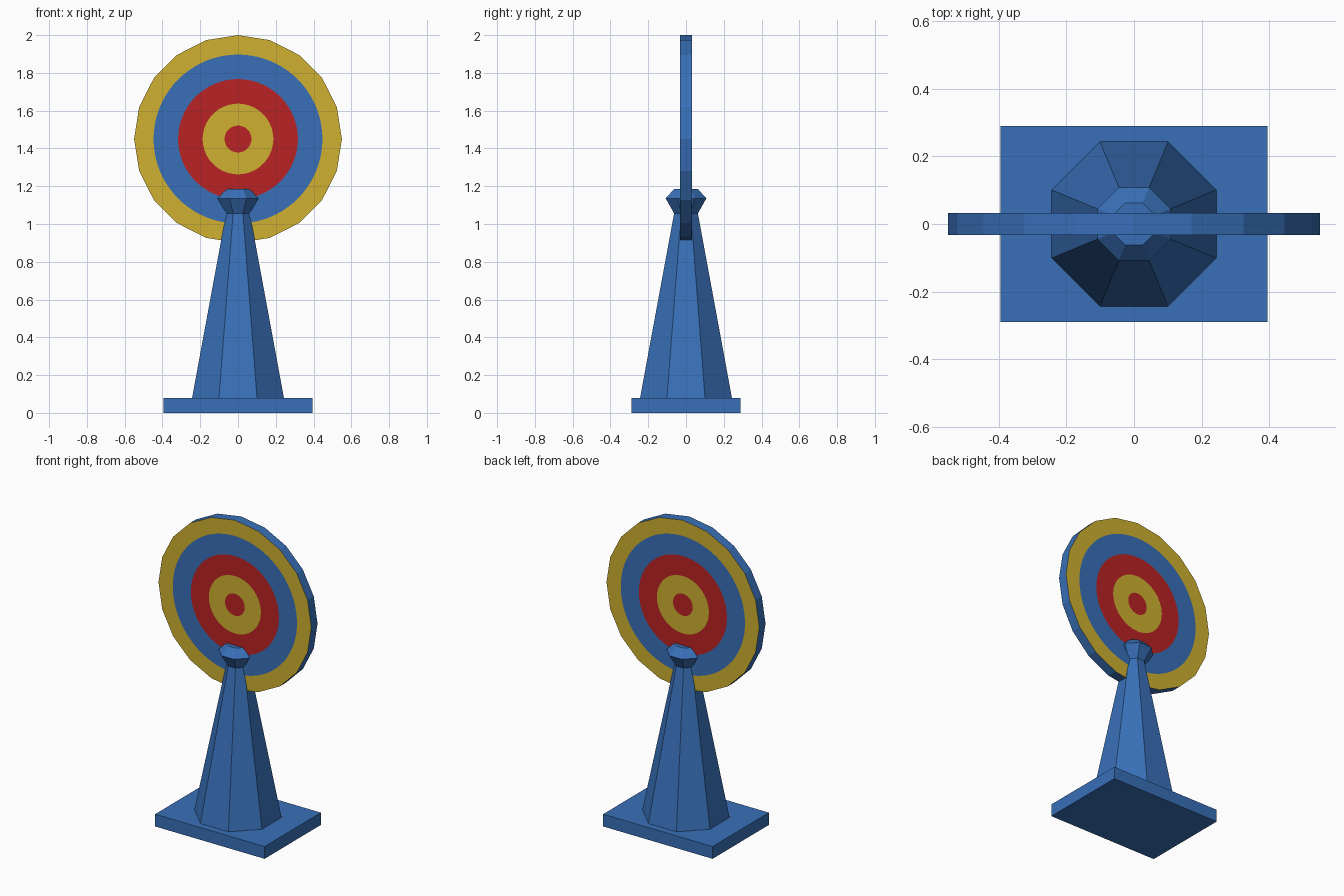
import bpy, bmesh, math

if "Cube" in bpy.data.objects:
    bpy.data.objects.remove(bpy.data.objects["Cube"])


def material(name, rgb):
    m = bpy.data.materials.new(name)
    m.diffuse_color = (*rgb, 1.0)
    m.use_nodes = True
    m.node_tree.nodes["Principled BSDF"].inputs["Base Color"].default_value = m.diffuse_color
    return m


blue = material("blue", (0.04, 0.162, 0.48))
yellow = material("yellow", (0.62, 0.434, 0.03))
red = material("red", (0.49, 0.016, 0.017))


def finish(name, bm, mats):
    bmesh.ops.recalc_face_normals(bm, faces=bm.faces)
    me = bpy.data.meshes.new(name)
    bm.to_mesh(me)
    bm.free()
    for m in mats:
        me.materials.append(m)
    ob = bpy.data.objects.new(name, me)
    bpy.context.collection.objects.link(ob)
    return ob


def skin(bm, a, b, mat=0):
    n = len(a)
    for i in range(n):
        j = (i + 1) % n
        bm.faces.new((a[i], a[j], b[j], b[i])).material_index = mat


def octagon_stack(name, levels):
    """Octagonal solid from (half width across flats, z) levels."""
    bm = bmesh.new()
    rings = []
    for w, z in levels:
        r = w / math.cos(math.pi / 8)
        angles = [math.pi / 8 + k * math.pi / 4 for k in range(8)]
        rings.append([bm.verts.new((r * math.cos(a), r * math.sin(a), z)) for a in angles])
    for a, b in zip(rings, rings[1:]):
        skin(bm, a, b)
    bm.faces.new(rings[0])
    bm.faces.new(rings[-1])
    return finish(name, bm, [blue])


# Base slab
bm = bmesh.new()
bmesh.ops.create_cube(bm, size=1)
bmesh.ops.scale(bm, vec=(0.788, 0.578, 0.08), verts=bm.verts)
bmesh.ops.translate(bm, vec=(0, 0, 0.04), verts=bm.verts)
finish("base", bm, [blue])

# Tapered post and its faceted cap
octagon_stack("post", [(0.243, 0.08), (0.063, 1.056)])
octagon_stack("post_cap", [(0.063, 1.056), (0.108, 1.136), (0.062, 1.186)])

# Target disc: 20-sided rim, round colour rings on both faces
SIDES, SUB, RADIUS, CZ, HALF = 20, 4, 0.55, 1.45, 0.032
N = SIDES * SUB


def rim_point(i):
    k, t = divmod(i, SUB)
    t /= SUB
    a, b = (2 * math.pi * (k + d) / SIDES for d in (0, 1))
    return (RADIUS * (math.sin(a) * (1 - t) + math.sin(b) * t),
            RADIUS * (math.cos(a) * (1 - t) + math.cos(b) * t))


def circle_point(i, r):
    a = 2 * math.pi * i / N
    return r * math.sin(a), r * math.cos(a)


bm = bmesh.new()
rims = []
# blue = 0, yellow = 1, red = 2; bands listed from the outside in
bands = [(0.447, 1), (0.317, 0), (0.187, 2), (0.071, 1)]
for y in (-HALF, HALF):
    def ring(points):
        return [bm.verts.new((x, y, CZ + z)) for x, z in points]
    outer = ring([rim_point(i) for i in range(N)])
    rims.append(outer)
    for r, colour in bands:
        inner = ring([circle_point(i, r) for i in range(N)])
        skin(bm, outer, inner, colour)
        outer = inner
    bm.faces.new(outer).material_index = 2
skin(bm, rims[0], rims[1], 0)
finish("target_disc", bm, [blue, yellow, red])
